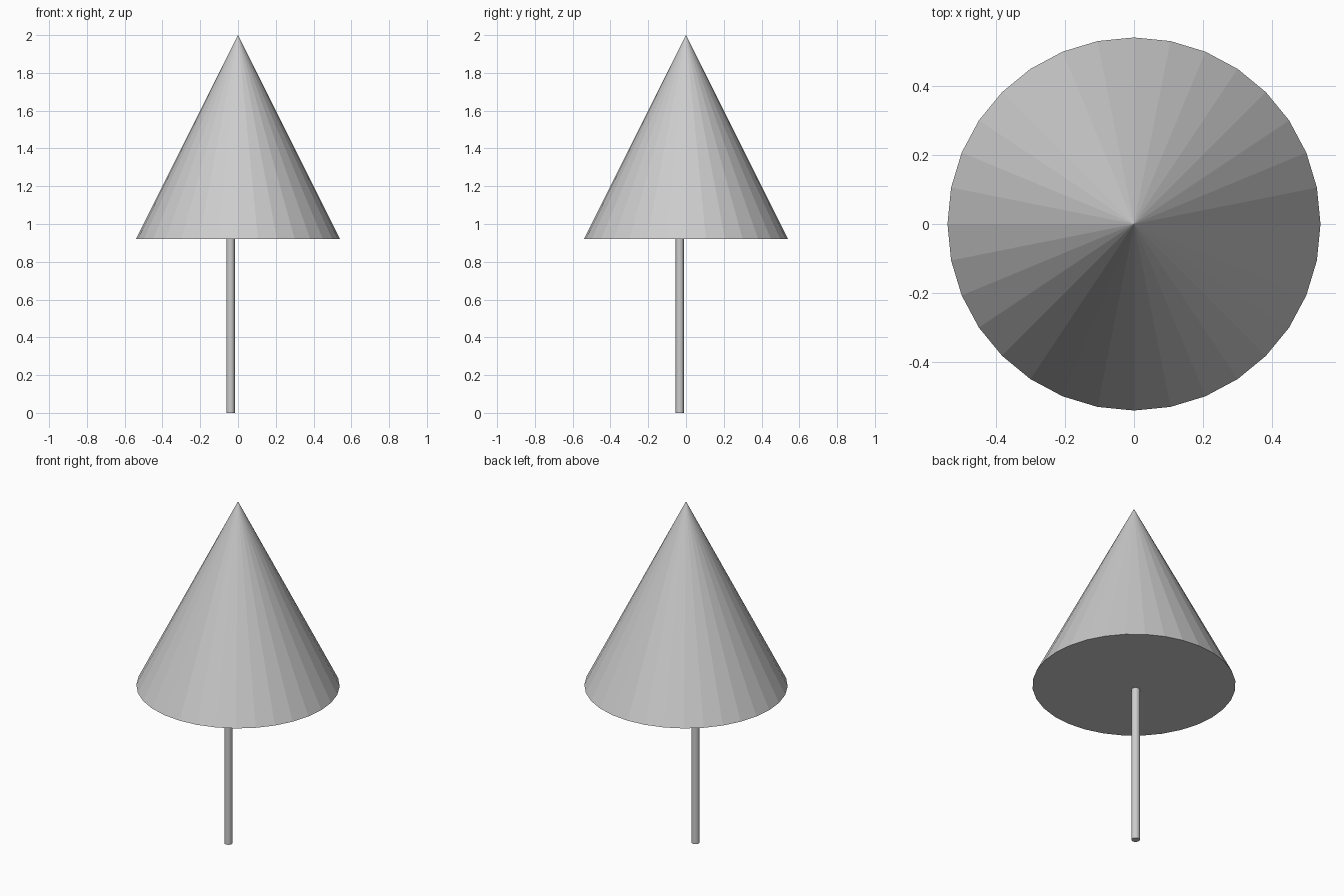
import bpy

if "Cube" in bpy.data.objects:
    bpy.data.objects.remove(bpy.data.objects["Cube"])

CONE_R, CONE_BASE, TOP = 0.54, 0.921, 2.0
POLE_R, POLE_TOP = 0.022, 0.94

# Foliage cone, flat faceted with a closed base
bpy.ops.mesh.primitive_cone_add(vertices=32, radius1=CONE_R, radius2=0,
                                depth=TOP - CONE_BASE,
                                location=(0, 0, (TOP + CONE_BASE) / 2))
bpy.context.object.name = "foliage_cone"

# Thin trunk, slightly off centre, sunk a little into the cone base
bpy.ops.mesh.primitive_cylinder_add(vertices=32, radius=POLE_R, depth=POLE_TOP,
                                    location=(-0.039, -0.033, POLE_TOP / 2))
bpy.context.object.name = "trunk"
